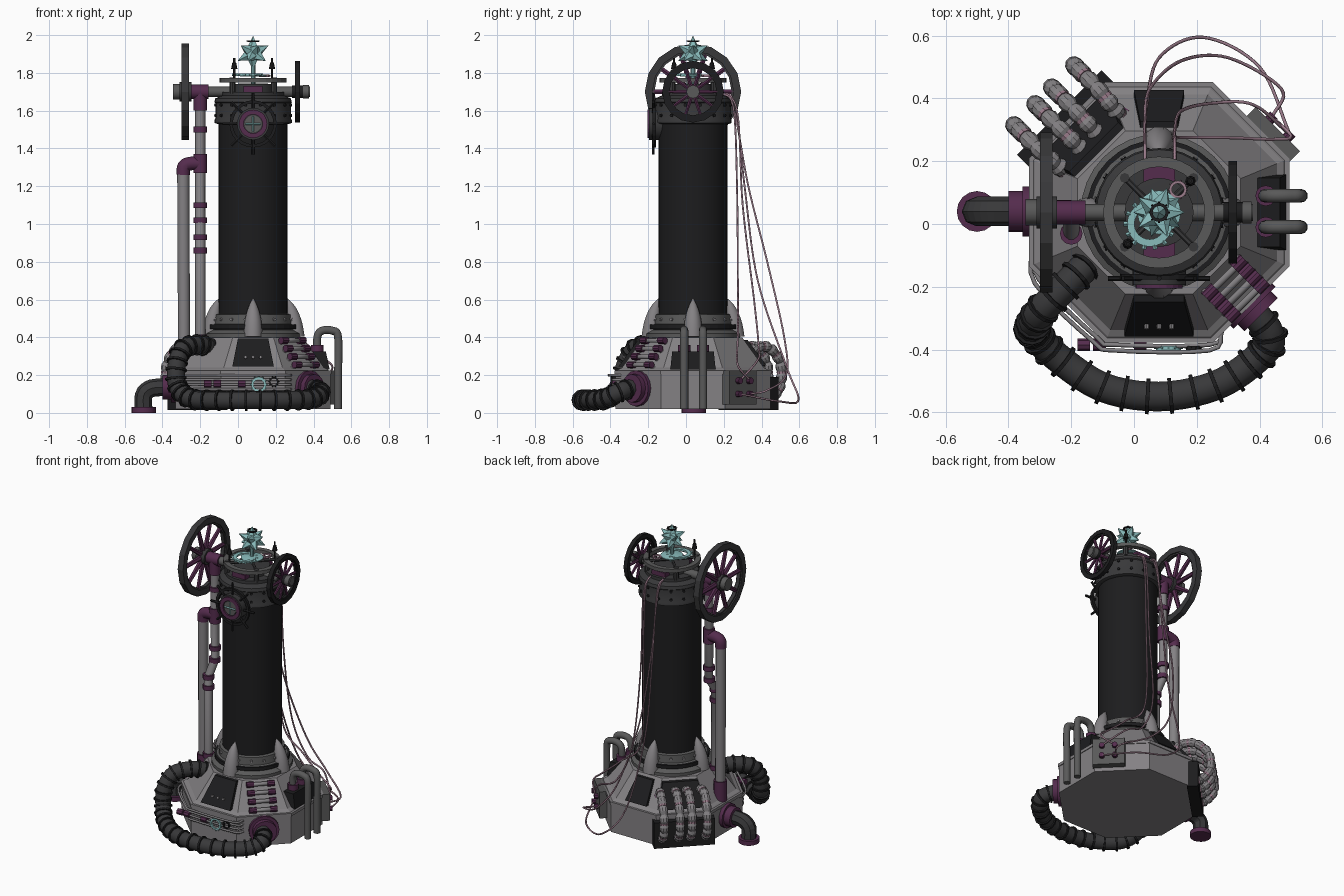
import bpy, bmesh, math
from mathutils import Vector as V
from mathutils.geometry import interpolate_bezier

if "Cube" in bpy.data.objects:
    bpy.data.objects.remove(bpy.data.objects["Cube"])

CX, CY = 0.08, 0.037
COL = dict(black=(.012, .012, .013), dark=(.04, .04, .042), mid=(.1, .1, .1), grey=(.23, .22, .23),
           purple=(.09, .025, .075), teal=(.25, .5, .5), pink=(.33, .2, .26))
MAT = {}
for k, c in COL.items():
    MAT[k] = bpy.data.materials.new(k)
    MAT[k].diffuse_color = (*c, 1)


def finish(name, data, mat):
    data.materials.append(MAT[mat])
    ob = bpy.data.objects.new(name, data)
    bpy.context.collection.objects.link(ob)
    return ob


def mesh(name, verts, faces, mat, smooth=0):
    me = bpy.data.meshes.new(name)
    me.from_pydata([tuple(v) for v in verts], [], faces)
    bm = bmesh.new()
    bm.from_mesh(me)
    bmesh.ops.recalc_face_normals(bm, faces=bm.faces)
    bm.to_mesh(me)
    bm.free()
    if smooth:
        me.shade_smooth()
        me.set_sharp_from_angle(angle=math.radians(smooth))
    return finish(name, me, mat)


def lathe(name, prof, mat, n=32, at=(CX, CY, 0), axis=(0, 0, 1), phase=0, loop=False, smooth=0):
    """Revolve (radius, height) points; loop=True gives a closed ring section."""
    q = V(axis).to_track_quat('Z', 'Y')
    vs = [V(at) + q @ V((r * math.cos(phase + 2 * math.pi * i / n), r * math.sin(phase + 2 * math.pi * i / n), h))
          for r, h in prof for i in range(n)]
    m = len(prof)
    fs = [(j * n + i, j * n + (i + 1) % n, (j + 1) % m * n + (i + 1) % n, (j + 1) % m * n + i)
          for j in range(m if loop else m - 1) for i in range(n)]
    if not loop:
        fs += [tuple(range(n)), tuple(range((m - 1) * n, m * n))]
    return mesh(name, vs, fs, mat, smooth)


def cyl(name, a, b, r, mat, n=12, r2=None):
    d = V(b) - V(a)
    return lathe(name, [(r, 0), (r if r2 is None else r2, d.length)], mat, n, a, d, smooth=35 if n > 10 else 0)


def ring(name, at, axis, ro, ri, w, mat, n=16):
    return lathe(name, [(ro, -w), (ro, w), (ri, w), (ri, -w)], mat, n, at, axis, loop=True)


def path(pts, per=8):
    """Catmull-Rom samples through the points."""
    p = [V(a) for a in pts]
    p = [2 * p[0] - p[1]] + p + [2 * p[-1] - p[-2]]
    out = []
    for i in range(1, len(p) - 2):
        out += interpolate_bezier(p[i], p[i] + (p[i + 1] - p[i - 1]) / 6,
                                  p[i + 1] - (p[i + 2] - p[i]) / 6, p[i + 1], per + 1)[:-1]
    return out + [p[-2]]


def tube(name, pts, r, mat, res=2, radii=None, smooth=True):
    cu = bpy.data.curves.new(name, 'CURVE')
    cu.dimensions = '3D'
    cu.bevel_depth, cu.bevel_resolution, cu.use_fill_caps = r, res, True
    s = cu.splines.new('POLY')
    s.points.add(len(pts) - 1)
    for i, p in enumerate(pts):
        s.points[i].co = (*p, 1)
        s.points[i].radius = radii[i] if radii else 1
    s.use_smooth = smooth
    return finish(name, cu, mat)


def P(deg, a, t, z):
    """Point in a base-side frame: a outward from the axis, t sideways, z up."""
    c, s = math.cos(math.radians(deg)), math.sin(math.radians(deg))
    return V((CX + a * c - t * s, CY + a * s + t * c, z))


def slab(name, deg, lo, hi, mat, w0, w1=None):
    """Block in a side frame; lo/hi = (inner, outer, z), half widths w0/w1."""
    w1 = w0 if w1 is None else w1
    vs = [P(deg, a, t * w, z) for (a0, a1, z), w in ((lo, w0), (hi, w1)) for a, t in
          ((a0, -1), (a1, -1), (a1, 1), (a0, 1))]
    return mesh(name, vs, [(0, 1, 2, 3), (4, 5, 6, 7)] + [(i, (i + 1) % 4, (i + 1) % 4 + 4, i + 4) for i in range(4)], mat)


# octagonal base with sloped upper part
k = 1 / math.cos(math.pi / 8)
lathe('base', [(.41 * k, .02), (.41 * k, .215), (.395 * k, .23), (.375 * k, .24), (.26 * k, .4), (.2, .4)],
      'grey', 8, phase=math.pi / 8)
lathe('base_trim', [(.4 * k, .205), (.415 * k, .205), (.415 * k, .225), (.4 * k, .225)], 'grey', 8, phase=math.pi / 8, loop=True)
# column, foot collar and head
lathe('column', [(.183, .4), (.183, 1.56)], 'black', 32, smooth=35)
lathe('foot_collar', [(.25, .395), (.25, .42), (.215, .44), (.225, .45), (.225, .465), (.205, .47), (.2, .52), (.183, .525)], 'mid', 32, smooth=35)
ring('collar_band', (CX, CY, .455), (0, 0, 1), .232, .19, .012, 'black', 32)
lathe('head', [(.19, 1.53), (.205, 1.535), (.205, 1.55), (.2, 1.56), (.2, 1.64), (.205, 1.645), (.2, 1.665), (.165, 1.68), (.165, 1.70), (.1, 1.70)], 'dark', 32, smooth=35)
lathe('head_core', [(.11, 1.69), (.11, 1.74), (.05, 1.745)], 'dark', 24, smooth=35)
ring('top_rim', (CX, CY, 1.76), (0, 0, 1), .178, .145, .012, 'mid', 32)
for i in range(16):
    for z, r, m in ((1.575, .2, 'black'), (1.63, .2, 'black'), (.495, .203, 'grey')):
        cyl('rivet', P(i * 22.5 + 11, r - .01, 0, z), P(i * 22.5 + 11, r + .008, 0, z), .009, m, 6)
for i in range(4):
    a = 90 * i
    # pointed fins at the foot
    fin = path([P(a, .225, 0, .40), P(a, .215, 0, .48), P(a, .2, 0, .55), P(a, .18, 0, .605)], 4)
    tube('foot_fin', fin, .05, 'grey', 3, [1 - .95 * (j / 12) ** 2 for j in range(13)])
    # rim posts and spokes
    cyl('rim_post', P(a + 45, .155, 0, 1.69), P(a + 45, .155, 0, 1.775), .016, 'dark', 8)
    cyl('rim_spoke', P(a + 45, .02, 0, 1.76), P(a + 45, .16, 0, 1.76), .009, 'dark', 6)
for a in (90, -90):
    slab('head_block', a, (.09, .145, 1.665), (.09, .145, 1.73), 'purple', .05)
for s in (1, -1):
    x, y = CX + .1 * s, CY + .1 * s
    cyl('finial_stem', (x, y, 1.74), (x, y, 1.88), .006, 'black', 6)
    cyl('finial_bulb', (x, y, 1.82), (x, y, 1.855), .017, 'black', 8, .01)


def gear(name, at, axis, R, mat, n=12, w=.006):
    ring(name, at, axis, R, R * .68, w, mat, 24)
    q = V(axis).to_track_quat('Z', 'Y')
    for i in range(n):
        d = q @ V((math.cos(2 * math.pi * i / n), math.sin(2 * math.pi * i / n), 0))
        cyl(name + '_tooth', V(at) + d * R * .95, V(at) + d * R * 1.15, R * .1, mat, 4)


gear('large_top_gear', (.05, 0, 1.79), (0, 0, 1), .072, 'teal', 14)
gear('small_top_gear', (.14, .11, 1.785), (0, 0, 1), .028, 'pink', 10)
# spiked star on a post
S = V((CX, CY, 1.905))
cyl('star_post', (CX, CY, 1.74), S, .012, 'teal', 8)
lathe('star_saucer', [(.07, 1.782), (.07, 1.788), (.03, 1.795)], 'teal', 16)
bm = bmesh.new()
bmesh.ops.create_icosphere(bm, subdivisions=1, radius=1)
for v in bm.verts:
    d = v.co.normalized()
    cyl('star_spike', S + d * .015, S + d * .09, .038, 'teal', 5, .001)
bm.free()
gear('star_crown', (CX, CY, 1.968), (0, 0, 1), .03, 'black', 8, .004)

# axle with two spoked wheels
AZ = 1.70
cyl('axle', (-.34, CY, AZ), (.38, CY, AZ), .027, 'mid', 12)


def wheel(name, x, R, ri, w, mat, n, spokes):
    ring(name + '_rim', (x, CY, AZ), (1, 0, 0), R, ri, w, mat, n)
    ring(name + '_rim_lip', (x, CY, AZ), (1, 0, 0), R - .008, ri - .01, w * .6, mat, n)
    cyl(name + '_hub', (x - .03, CY, AZ), (x + .035, CY, AZ), R * .2, mat, 12)
    for i in range(spokes):
        a = 2 * math.pi * i / spokes
        d = V((0, math.cos(a), math.sin(a)))
        c = V((x, CY, AZ))
        cyl(name + '_spoke', c + d * R * .15, c + d * (ri + .01), R * .065, 'purple', 6, R * .05)


wheel('large_wheel', -.28, .255, .215, .02, 'dark', 16, 10)
wheel('small_wheel', .315, .163, .135, .014, 'black', 16, 10)
cyl('axle_end_left', (-.345, CY, AZ), (-.31, CY, AZ), .042, 'mid', 12)
cyl('axle_end_right', (.345, CY, AZ), (.375, CY, AZ), .035, 'mid', 12)

# front handwheel with gauge
F = V((CX, CY - .21, 1.53))
ring('handwheel_rim', F + V((0, .005, 0)), (0, 1, 0), .125, .108, .009, 'black', 24)
for i in range(8):
    a = math.pi * i / 4
    cyl('handwheel_spoke', F, F + .163 * V((math.cos(a), 0, math.sin(a))), .008, 'black', 6)
cyl('gauge_body', F + V((0, .05, 0)), F - V((0, .022, 0)), .085, 'dark', 20)
ring('gauge_bezel', F - V((0, .02, 0)), (0, 1, 0), .075, .05, .012, 'purple', 20)
cyl('gauge_face', F, F - V((0, .026, 0)), .045, 'mid', 20)
for a in ((.04, 0, 0), (0, 0, .04)):
    cyl('gauge_needle', F - V(a) - V((0, .027, 0)), F + V(a) - V((0, .027, 0)), .005, 'teal', 4)

# left standing pipes with couplings
tube('thin_pipe', [(-.2, .04, 1.7), (-.2, .04, 1.02), (-.2, -.03, .93), (-.2, -.03, .28)], .027, 'grey', 3)
tube('thick_pipe', [(-.29, .04, 1.3), (-.285, .04, .2)], .032, 'grey', 4)
tube('branch_elbow', path([(-.2, .04, 1.32), (-.25, .04, 1.32), (-.285, .04, 1.305), (-.29, .04, 1.26)], 4), .036, 'purple', 4)
cyl('branch_tee', (-.2, .04, 1.27), (-.2, .04, 1.37), .036, 'purple')
cyl('axle_tee', (-.245, CY, AZ), (-.155, CY, AZ), .038, 'purple')
cyl('axle_tee_leg', (-.2, CY, 1.6), (-.2, CY, AZ), .036, 'purple')
for y, z in ((.04, 1.5), (.04, 1.1), (.035, 1.02), (-.03, .93), (-.03, .86), (-.03, .4)):
    cyl('pipe_coupling', (-.2, y, z - .015), (-.2, y, z + .015), .036, 'purple')
cyl('thick_pipe_socket', (-.285, .04, .2), (-.285, .04, .36), .042, 'purple')

# left floor elbow
tube('floor_elbow', path([(-.5, .04, .01), (-.5, .04, .09), (-.47, .04, .125), (-.42, .04, .135), (-.33, .04, .135)], 3), .047, 'dark', 2, smooth=False)
cyl('floor_flange', (-.5, .04, 0), (-.5, .04, .03), .065, 'purple', 16)
cyl('wall_flange', (-.4, .04, .135), (-.32, .04, .135), .065, 'purple', 16)
cyl('wall_flange_rim', (-.355, .04, .135), (-.33, .04, .135), .08, 'purple', 16)

# large ribbed hose sweeping round the front
hose = path([(-.13, -.11, .33), (-.2, -.18, .36), (-.29, -.27, .34), (-.325, -.325, .25), (-.32, -.345, .14), (-.25, -.42, .075),
             (-.1, -.52, .068), (.08, -.55, .068), (.26, -.515, .068), (.39, -.43, .075), (.435, -.355, .11), (.36, -.26, .14)], 5)
tube('front_hose', hose, .048, 'dark', 3)
for i in range(2, len(hose) - 3, 2):
    d = hose[i + 1] - hose[i - 1]
    ring('hose_rib', hose[i], d, .057, .04, .006, 'black', 12)
for r, a, b in ((.095, .38, .43), (.075, .42, .46)):
    cyl('hose_flange', P(-45, a, 0, .13), P(-45, b, 0, .13), r, 'purple', 16)

# back-left block, slope panel and corrugated hoses
slab('back_block', 135, (.38, .45, .015), (.38, .45, .19), 'black', .19)
slab('back_panel', 135, (.34, .395, .245), (.26, .295, .385), 'black', .15, .11)
slab('back_panel_side', 90, (.34, .39, .25), (.26, .29, .385), 'black', .08, .06)
for t in (-.14, -.04, .035, .13):
    pts = path([P(135, .29, t * .9, .29), P(135, .34, t * .95, .345), P(135, .43, t, .345), P(135, .51, t, .27),
                P(135, .52, t, .16), P(135, .47, t, .09), P(135, .43, t, .08)], 6)
    tube('corrugated_hose', pts, .029, 'grey', 3, [1 if i % 3 else .72 for i in range(len(pts))], smooth=False)
    for i in range(3, len(pts) - 1, 6):
        ring('hose_band', pts[i], pts[i + 1] - pts[i - 1], .026, .018, .006, 'pink', 10)
    cyl('hose_socket', pts[0], pts[2], .034, 'purple', 10)

# front slope panel with lamps
slab('front_panel', -90, (.33, .395, .245), (.25, .285, .395), 'black', .11, .08)
for t in (-.04, 0, .04):
    cyl('panel_lamp', P(-90, .35, t, .29), P(-90, .372, t, .296), .008, 'grey', 8)
# bent tubes on the front-right slope
for i in range(4):
    a, z = .385 - .033 * i, .245 + .043 * i
    tube('slope_tube', [P(-45, a - .03, -.085, z - .02), P(-45, a + .01, -.07, z + .01), P(-45, a + .01, .07, z + .01),
                        P(-45, a - .03, .085, z - .02)], .013, 'grey', 2)
    for t in (-.065, .065):
        cyl('slope_tube_end', P(-45, a + .01, t - .022, z + .01), P(-45, a + .01, t + .022, z + .01), .019, 'purple', 10)
# right socket box with two hooked tubes
slab('socket_box', 0, (.29, .405, .23), (.27, .385, .325), 'black', .12, .11)
for y in (.09, -.01):
    cyl('tube_socket', (.42, y, .28), (.42, y, .36), .033, 'purple')
    tube('hooked_tube', path([(.42, y, .3), (.42, y, .4), (.445, y, .435), (.5, y, .435), (.53, y, .4), (.53, y, .2), (.53, y, .02)], 5), .022, 'mid', 3)
# junction box at the back right
vs = slab('junction_box', 45, (.38, .455, .045), (.38, .455, .225), 'mid', .1)
vs.location = P(45, 0, -.08, 0) - P(45, 0, 0, 0)
for t in (-.12, -.04):
    for z in (.1, .17):
        cyl('junction_plug', P(45, .45, t, z), P(45, .478, t, z), .017, 'purple', 10)

# fine rods and gears across the front face
for i in range(4):
    z, o = .2 - .025 * i, .012 if i else .03
    tube('front_rod', path([P(180, .4, .1, z), P(-135, .41 + o, -.12, z), P(-135, .41 + o, .14, z), P(-90, .41 + o, -.14, z),
                            P(-90, .41 + o, .16, z), P(-90, .38, .2, z)], 4), .007, 'grey', 1)
gear('front_gear', (.11, -.395, .15), (0, 1, 0), .04, 'teal')
gear('front_gear_small', (.19, -.395, .165), (0, 1, 0), .025, 'black', 10)
for x in (-.16, -.11, .02):
    cyl('rod_clamp', (x - .02, -.385, .155), (x + .02, -.385, .155), .02, 'purple', 8)

# loose cables from the head to the junction box
starts = [(.035, .18, 1.70), (.13, .18, 1.70)]
runs = [(0, [(.035, .26, 1.63), (.035, .31, 1.2), (.04, .38, .7), (.08, .53, .25), (.22, .595, .07), (.4, .5, .06)]),
        (0, [(.035, .25, 1.62), (.035, .33, 1.2), (.05, .43, .8), (.15, .52, .4), (.3, .53, .2), (.47, .43, .12)]),
        (1, [(.13, .27, 1.6), (.13, .3, 1.1), (.15, .36, .6), (.25, .385, .35), (.38, .38, .28)]),
        (1, [(.13, .25, 1.62), (.13, .27, 1.2), (.14, .275, .6), (.3, .275, .42), (.44, .27, .3), (.5, .28, .24)])]
for i, (s, mid) in enumerate(runs):
    end = P(45, .47, -.12 + .08 * (i % 2), .1 + .07 * (i // 2))
    tube('cable', path([starts[s]] + mid + [end], 8), .0055, 'pink', 1)

# turn all tubes into meshes
for o in bpy.data.objects:
    o.select_set(o.type == 'CURVE')
    if o.type == 'CURVE':
        bpy.context.view_layer.objects.active = o
bpy.ops.object.convert(target='MESH')

for m in bpy.data.materials:
    if m.users and not m.is_grease_pencil:
        m.use_nodes = True
        m.node_tree.nodes["Principled BSDF"].inputs["Base Color"].default_value = m.diffuse_color
